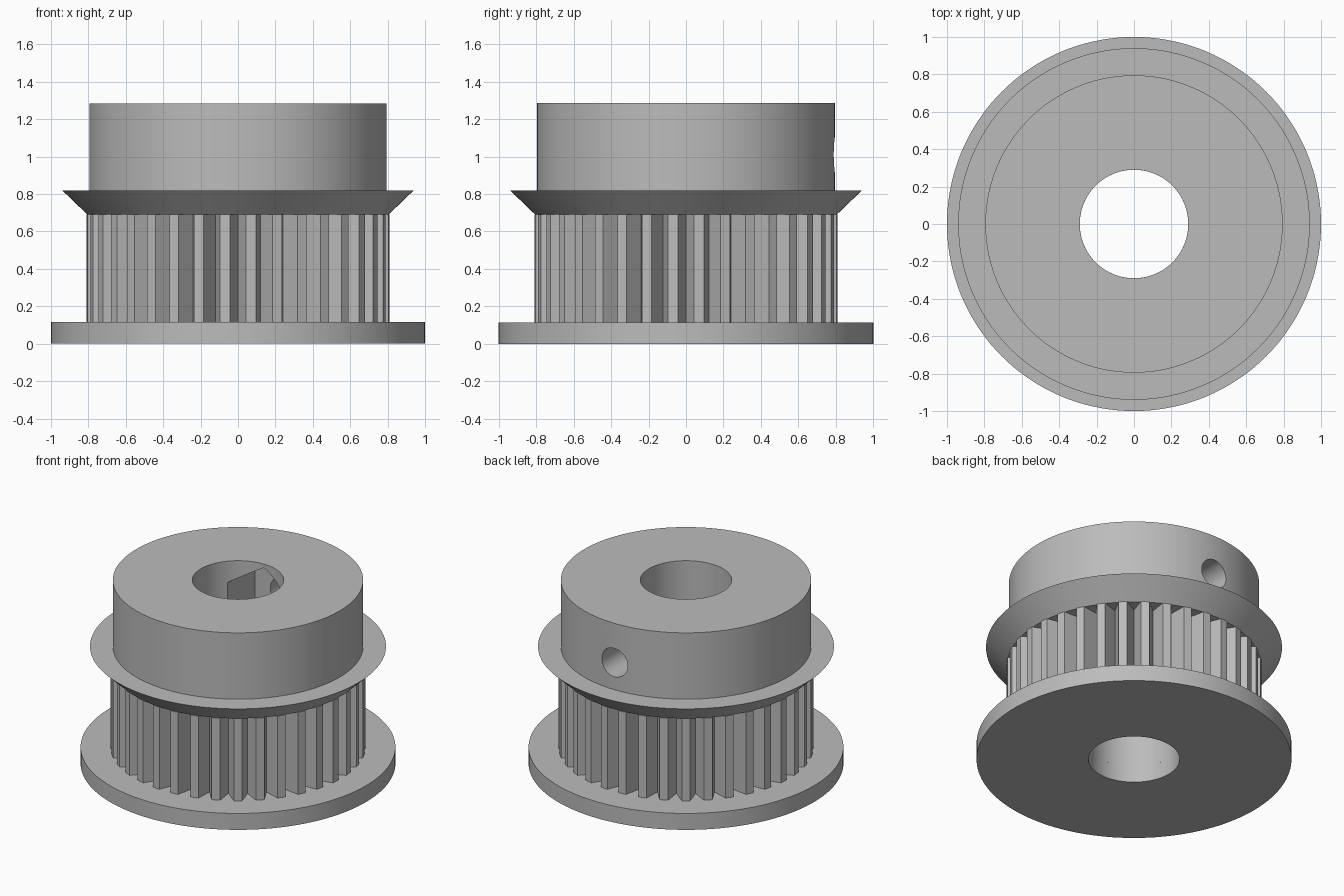
import bpy, bmesh
from math import radians, sin, cos, pi

cube = bpy.data.objects.get("Cube")
if cube:
    bpy.data.objects.remove(cube, do_unlink=True)

BORE, TEETH, SEGMENTS = 0.29, 36, 144
GREY = (0.5, 0.5, 0.5, 1)

metal = bpy.data.materials.new("grey_metal")
metal.use_nodes = True
metal.diffuse_color = GREY
metal.node_tree.nodes["Principled BSDF"].inputs["Base Color"].default_value = GREY


def ring_solid(name, sections):
    """Join closed rings of (angle, radius) points at given heights into a solid."""
    bm = bmesh.new()
    rings = [[bm.verts.new((r * cos(a), r * sin(a), z)) for a, r in points]
             for points, z in sections]
    for low, high in zip(rings, rings[1:] + rings[:1]):
        for i in range(len(low)):
            j = (i + 1) % len(low)
            bm.faces.new((low[i], low[j], high[j], high[i]))
    bmesh.ops.recalc_face_normals(bm, faces=bm.faces)
    mesh = bpy.data.meshes.new(name)
    bm.to_mesh(mesh)
    bm.free()
    obj = bpy.data.objects.new(name, mesh)
    bpy.context.collection.objects.link(obj)
    mesh.materials.append(metal)
    return obj


def lathe(name, profile):
    circle = [2 * pi * i / SEGMENTS for i in range(SEGMENTS)]
    return ring_solid(name, [([(a, r) for a in circle], z) for r, z in profile])


def drill(obj, sides, radius, y_start, y_end, z):
    """Cut a straight hole along y."""
    bpy.ops.mesh.primitive_cylinder_add(
        vertices=sides, radius=radius, depth=y_end - y_start,
        location=(0, (y_start + y_end) / 2, z), rotation=(pi / 2, 0, 0))
    cutter = bpy.context.object
    cutter.hide_render = True
    cutter.data.materials.append(metal)
    mod = obj.modifiers.new("hole", 'BOOLEAN')
    mod.operation, mod.solver, mod.object = 'DIFFERENCE', 'EXACT', cutter
    bpy.context.view_layer.objects.active = obj
    bpy.ops.object.modifier_apply(modifier=mod.name)
    bpy.data.objects.remove(cutter, do_unlink=True)


# Lower flange disc
flange = lathe("lower_flange", [(BORE, 0), (1, 0), (1, 0.115), (BORE, 0.115)])

# Toothed belt ring: a V valley and two tip corners per tooth
tooth = ((0, 0.70), (3.1, 0.81), (6.9, 0.81))
outline = [(radians(360 / TEETH * n + a), r) for n in range(TEETH) for a, r in tooth]
inner = [(a, BORE) for a, r in outline]
teeth = ring_solid("toothed_ring", [(inner, 0.115), (outline, 0.115),
                                    (outline, 0.69), (inner, 0.69)])

# Hub with the flared upper flange
hub = lathe("hub", [(BORE, 0.69), (0.805, 0.69), (0.94, 0.82),
                    (0.795, 0.82), (0.795, 1.285), (BORE, 1.285)])

# Hexagonal nut pocket in the bore and the screw hole behind it
drill(hub, 6, 0.25, 0, 0.5, 1.01)
drill(hub, 48, 0.1, 0.4, 0.9, 1.01)

# Smooth the round walls, keep the edges sharp
for obj in (flange, teeth, hub):
    bpy.ops.object.select_all(action='DESELECT')
    obj.select_set(True)
    bpy.context.view_layer.objects.active = obj
    bpy.ops.object.shade_smooth_by_angle(angle=radians(30))
